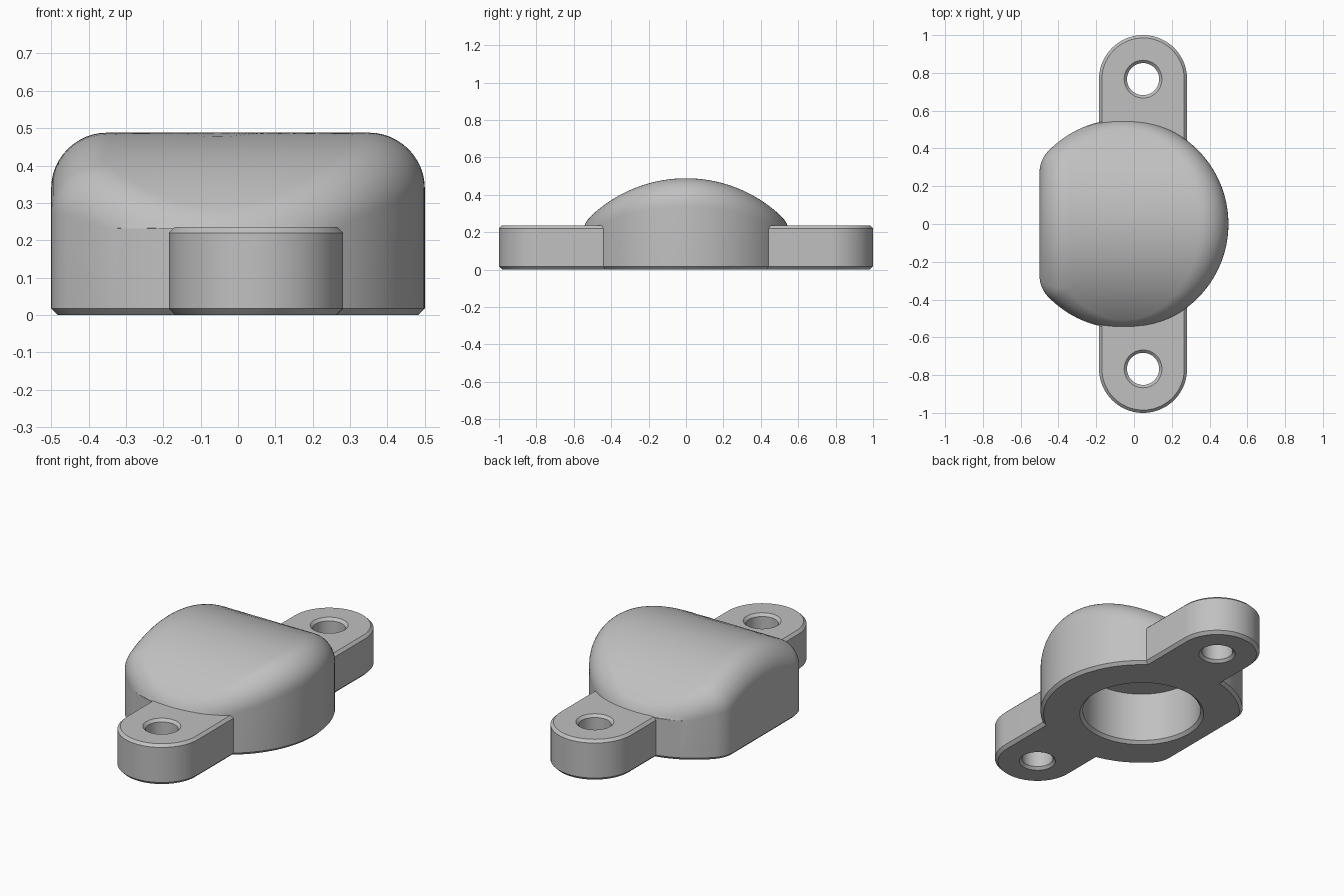
import bpy, bmesh
from math import sin, cos, pi, sqrt, atan2
from mathutils import Vector

if "Cube" in bpy.data.objects:
    bpy.data.objects.remove(bpy.data.objects["Cube"])

grey = bpy.data.materials.new("plain_grey")
grey.use_nodes = True
tint = (0.53, 0.53, 0.53, 1)
grey.diffuse_color = tint
grey.node_tree.nodes["Principled BSDF"].inputs["Base Color"].default_value = tint


def loft(name, rings):
    """Closed solid through equal-length rings, capped at both ends."""
    bm = bmesh.new()
    loops = [[bm.verts.new(p) for p in ring] for ring in rings]
    n = len(loops[0])
    for a, b in zip(loops, loops[1:]):
        for i in range(n):
            j = (i + 1) % n
            bm.faces.new((a[i], a[j], b[j], b[i]))
    bm.faces.new(loops[0])
    bm.faces.new(loops[-1])
    bmesh.ops.remove_doubles(bm, verts=bm.verts, dist=1e-5)
    bmesh.ops.recalc_face_normals(bm, faces=bm.faces)
    mesh = bpy.data.meshes.new(name)
    bm.to_mesh(mesh)
    bm.free()
    mesh.materials.append(grey)
    ob = bpy.data.objects.new(name, mesh)
    bpy.context.collection.objects.link(ob)
    return ob


def lathe(name, x, y, profile, n=64):
    return loft(name, [[Vector((x + r * cos(2 * pi * i / n), y + r * sin(2 * pi * i / n), z))
                        for i in range(n)] for r, z in profile])


def arc(cx, cy, r, a0, a1, n):
    """Outline samples as (point, inward normal)."""
    out = []
    for i in range(n + 1):
        a = a0 + (a1 - a0) * i / n
        d = Vector((cos(a), sin(a), 0))
        out.append((Vector((cx, cy, 0)) + d * r, -d))
    return out


def combine(target, tool, operation):
    mod = target.modifiers.new(operation.lower(), 'BOOLEAN')
    mod.operation = operation
    mod.solver = 'EXACT'
    mod.object = tool
    bpy.context.view_layer.objects.active = target
    bpy.ops.object.modifier_apply(modifier=mod.name)
    bpy.data.objects.remove(tool)


# Body outline: round plan with one flat side and softened corners
MID, RAD, FLAT, CORNER = -0.055, 0.555, -0.5, 0.16
kx = FLAT + CORNER
ky = sqrt((RAD - CORNER) ** 2 - (kx - MID) ** 2)
turn = atan2(ky, kx - MID)
outline = arc(MID, 0, RAD, -turn, turn, 96)
outline += arc(kx, ky, CORNER, turn, pi, 12)[1:]
outline += [(Vector((FLAT, ky * (1 - i / 8), 0)), Vector((1, 0, 0))) for i in range(1, 16)]
outline += arc(kx, -ky, CORNER, pi, 2 * pi - turn, 12)[:-1]

# Body sections: chamfered foot, wall, rolled edge, arched top
ARCH, TOP, ROLL, LEDGE, FOOT, STEPS = 0.74, 0.488, 0.15, 0.232, 0.017, 12
axis_z = TOP - ARCH
columns = []
for p, n in outline:
    c = p + n * ROLL
    c.z = axis_z + sqrt((ARCH - ROLL) ** 2 - c.y ** 2)
    up = Vector((0, c.y, c.z - axis_z)).normalized()
    col = [p + n * FOOT, p + Vector((0, 0, FOOT)), Vector((p.x, p.y, max(c.z, LEDGE)))]
    for s in range(1, STEPS + 1):
        q = c + (-n).slerp(up, s / STEPS) * ROLL
        q.z = max(q.z, LEDGE)
        col.append(q)
    edge = col[-1]
    for k in (0.85, 0.7, 0.55, 0.4, 0.25, 0.1, 0.02):
        y = edge.y * k
        col.append(Vector((MID + (edge.x - MID) * k, y, axis_z + sqrt(ARCH ** 2 - y * y))))
    columns.append(col)
housing = loft("housing", [list(ring) for ring in zip(*columns)])

# Mounting lugs: one chamfered rounded bar through the body
LUG_X, LUG_Y, LUG_R, LUG_H = 0.048, 0.767, 0.233, 0.235
bar = arc(LUG_X, LUG_Y, LUG_R, 0, pi, 40) + arc(LUG_X, -LUG_Y, LUG_R, pi, 2 * pi, 40)
levels = ((FOOT, 0), (0, FOOT), (0, LUG_H - 0.015), (0.015, LUG_H))
lugs = loft("mounting_lugs", [[p + n * inset + Vector((0, 0, z)) for p, n in bar]
                              for inset, z in levels])
combine(housing, lugs, 'UNION')

# Blind bore in the underside, with chamfered mouth
bore = lathe("bore_cutter", MID, 0, ((0.36, -0.02), (0.323, 0.017), (0.323, 0.31)), 96)
combine(housing, bore, 'DIFFERENCE')

# Screw holes, chamfered at both ends
for side in (-1, 1):
    hole = lathe("hole_cutter", LUG_X, side * LUG_Y,
                 ((0.115, -0.015), (0.085, 0.015), (0.085, LUG_H - 0.015), (0.115, LUG_H + 0.015)))
    combine(housing, hole, 'DIFFERENCE')

bpy.ops.object.select_all(action='DESELECT')
housing.select_set(True)
bpy.context.view_layer.objects.active = housing
bpy.ops.object.shade_smooth_by_angle(angle=pi / 6)
